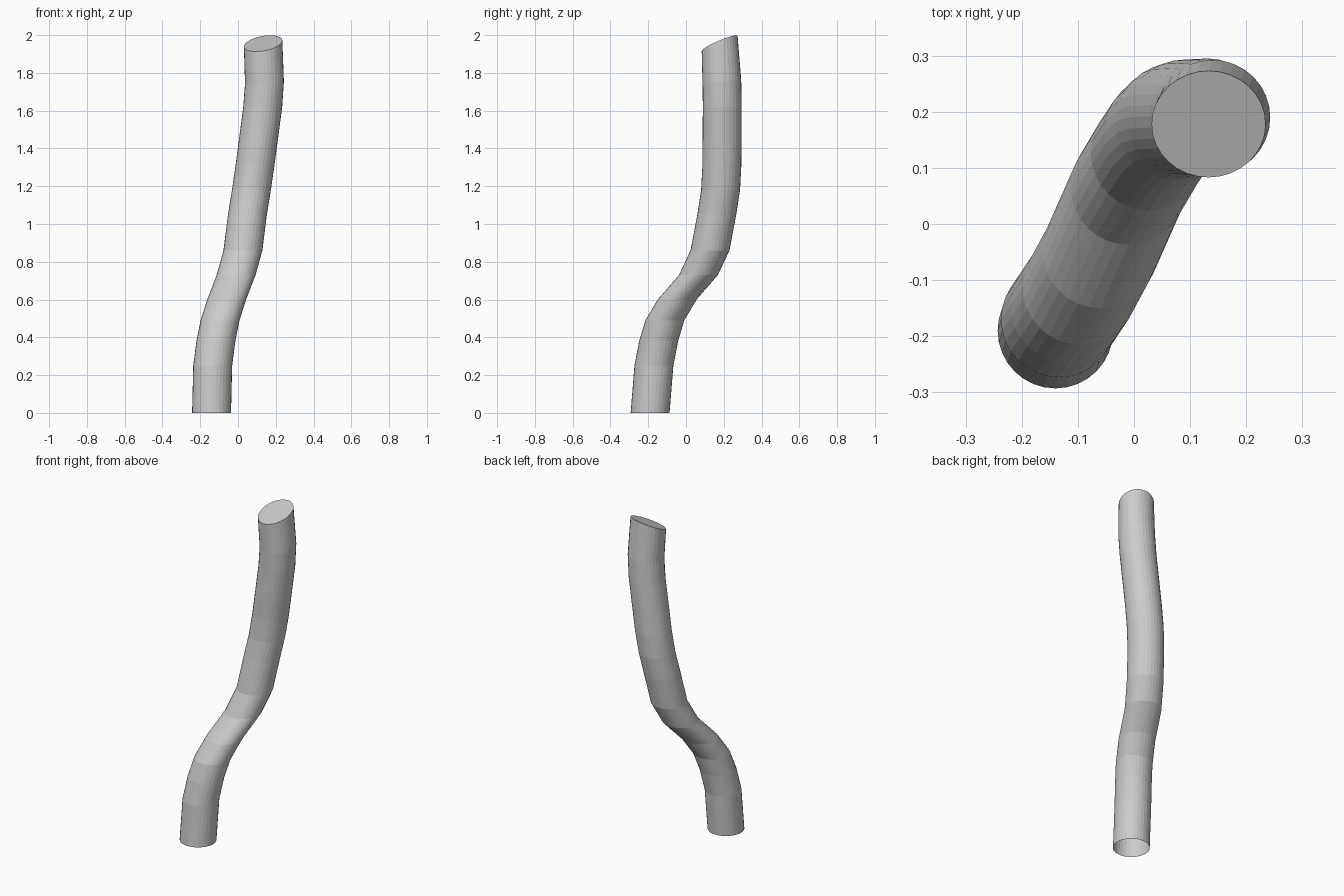
import bpy, bmesh, math

if "Cube" in bpy.data.objects:
    bpy.data.objects.remove(bpy.data.objects["Cube"])

RADIUS = 0.103
SIDES = 32

# Centre line: x, y, z of each ring, then ring tilt as slope in x and y
PATH = [
    (-0.140, -0.190, 0.00, 0, 0), (-0.134, -0.170, 0.25, 0, 0),
    (-0.117, -0.145, 0.38, 0, 0), (-0.095, -0.112, 0.49, 0, 0),
    (-0.060, -0.047, 0.60, 0, 0), (-0.010, 0.066, 0.73, 0, 0),
    (0.026, 0.127, 0.86, 0, 0), (0.050, 0.163, 1.05, 0, 0),
    (0.071, 0.183, 1.18, 0, 0), (0.090, 0.190, 1.31, 0, 0),
    (0.131, 0.192, 1.62, 0, 0), (0.140, 0.190, 1.75, 0.05, 0.12),
    (0.133, 0.178, 1.956, 0.16, 0.42),
]


def ring(bm, x, y, z, sx, sy):
    """Circle of vertices, foreshortened where the ring leans."""
    kx, ky = 1 / math.hypot(1, sx), 1 / math.hypot(1, sy)
    verts = []
    for i in range(SIDES):
        a = math.tau * i / SIDES
        dx, dy = RADIUS * kx * math.cos(a), RADIUS * ky * math.sin(a)
        verts.append(bm.verts.new((x + dx, y + dy, z + sx * dx + sy * dy)))
    return verts


# Bent tube, open at the bottom and capped at the slanted top
bm = bmesh.new()
rings = [ring(bm, *p) for p in PATH]
for low, high in zip(rings, rings[1:]):
    for i in range(SIDES):
        j = (i + 1) % SIDES
        bm.faces.new((low[i], low[j], high[j], high[i]))
bm.faces.new(rings[-1])

mesh = bpy.data.meshes.new("bent_tube")
bm.to_mesh(mesh)
bm.free()
tube = bpy.data.objects.new("bent_tube", mesh)
bpy.context.collection.objects.link(tube)
